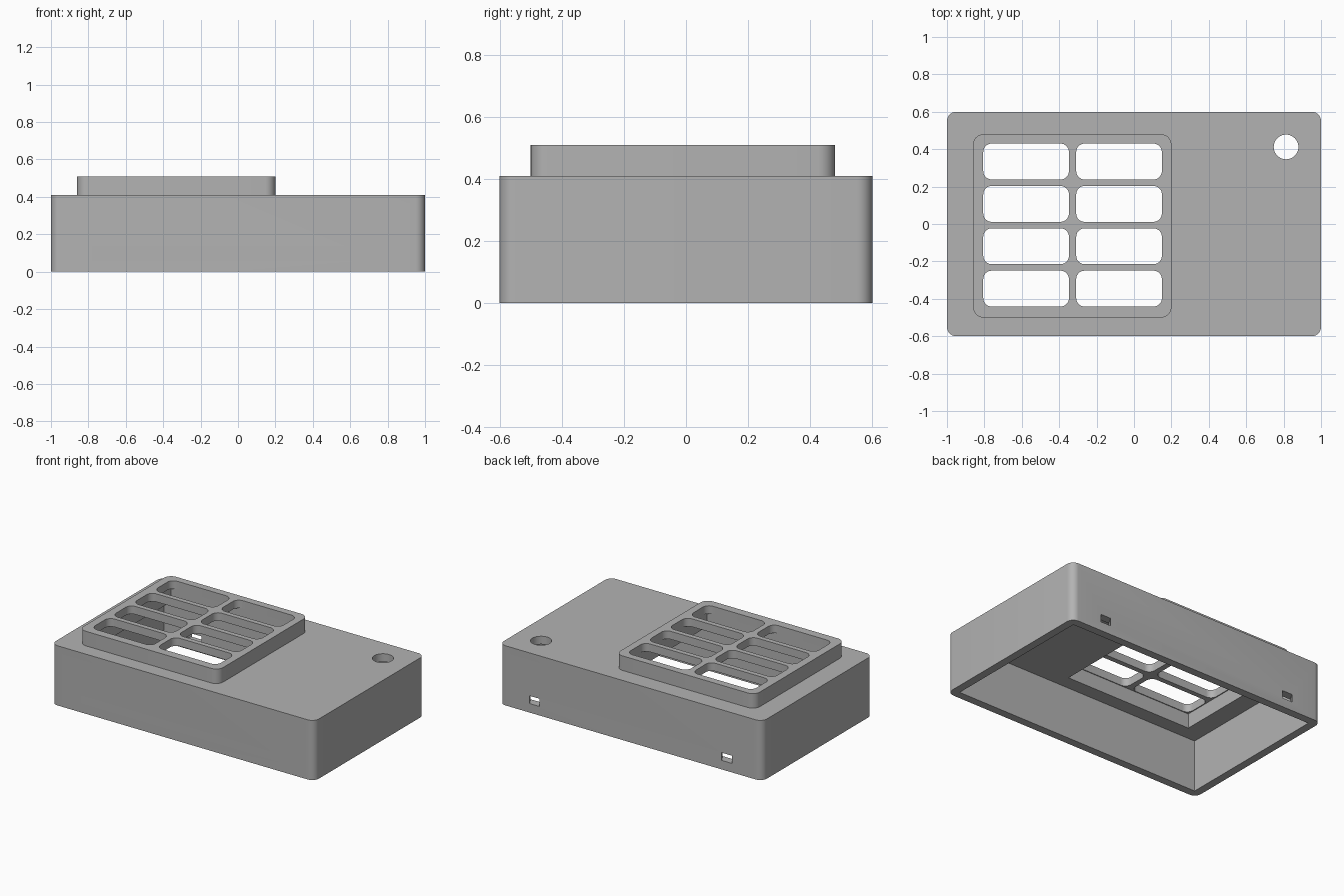
import bpy, bmesh, math

cube = bpy.data.objects.get("Cube")
if cube:
    bpy.data.objects.remove(cube, do_unlink=True)

WALL = 0.055
HEIGHT, PANEL_TOP = 0.41, 0.51

grey = bpy.data.materials.new("matte grey")
grey.use_nodes = True
colour = (0.45, 0.45, 0.45, 1)
grey.diffuse_color = colour
grey.node_tree.nodes["Principled BSDF"].inputs["Base Color"].default_value = colour


def finish(name, bm):
    bmesh.ops.recalc_face_normals(bm, faces=bm.faces[:])
    mesh = bpy.data.meshes.new(name)
    bm.to_mesh(mesh)
    bm.free()
    mesh.materials.append(grey)
    obj = bpy.data.objects.new(name, mesh)
    bpy.context.collection.objects.link(obj)
    return obj


def block(name, x0, x1, y0, y1, z0, z1, radius=0):
    """Upright block, with rounded vertical corners if a radius is given."""
    bm = bmesh.new()
    bmesh.ops.create_cube(bm, size=1)
    for v in bm.verts:
        v.co.x = x1 if v.co.x > 0 else x0
        v.co.y = y1 if v.co.y > 0 else y0
        v.co.z = z1 if v.co.z > 0 else z0
    if radius:
        upright = [e for e in bm.edges
                   if abs(e.verts[0].co.z - e.verts[1].co.z) > 0.001]
        bmesh.ops.bevel(bm, geom=upright, offset=radius, segments=8,
                        affect='EDGES', profile=0.5)
    return finish(name, bm)


def combine(target, other, operation):
    mod = target.modifiers.new(operation.lower(), 'BOOLEAN')
    mod.operation, mod.object, mod.solver = operation, other, 'EXACT'
    bpy.context.view_layer.objects.active = target
    bpy.ops.object.modifier_apply(modifier=mod.name)
    bpy.data.objects.remove(other, do_unlink=True)


# Outer body and raised panel
case = block("enclosure", -1, 1, -0.6, 0.6, 0, HEIGHT, 0.05)
panel = block("raised_panel", -0.86, 0.2, -0.5, 0.48, HEIGHT - 0.03, PANEL_TOP, 0.055)
combine(case, panel, 'UNION')

# Hollow interior, open below, and the recess under the panel
cavity = block("cavity", WALL - 1, 1 - WALL, WALL - 0.6, 0.6 - WALL,
               -0.1, HEIGHT - WALL)
combine(case, cavity, 'DIFFERENCE')
recess = block("recess", -0.812, 0.152, -0.447, 0.432,
               HEIGHT - 0.1, PANEL_TOP - WALL)
combine(case, recess, 'DIFFERENCE')

# Grid of rounded windows
for x in (-0.577, -0.08):
    for row in range(4):
        y = 0.334 - row * 0.2265
        window = block("window", x - 0.229, x + 0.229, y - 0.096, y + 0.096,
                       PANEL_TOP - 0.09, PANEL_TOP + 0.1, 0.045)
        combine(case, window, 'DIFFERENCE')

# Round hole in the top
bm = bmesh.new()
bmesh.ops.create_cone(bm, cap_ends=True, segments=40, radius1=0.066,
                      radius2=0.066, depth=0.3)
bmesh.ops.translate(bm, vec=(0.813, 0.412, HEIGHT), verts=bm.verts[:])
combine(case, finish("round_hole", bm), 'DIFFERENCE')

# Clip slots in the long walls, wider on the inside
for x in (-0.73, 0.73):
    for side in (-1, 1):
        bm = bmesh.new()
        bmesh.ops.create_cube(bm, size=1)
        for v in bm.verts:
            outer = v.co.y > 0
            half = 0.038 if outer else 0.07
            v.co.x = x + math.copysign(half, v.co.x)
            v.co.y = side * (0.601 if outer else 0.6 - WALL - 0.001)
            v.co.z = 0.115 if v.co.z > 0 else 0.062
        combine(case, finish("clip_slot", bm), 'DIFFERENCE')

# Smooth the rounded corners only
bpy.ops.object.select_all(action='DESELECT')
case.select_set(True)
bpy.context.view_layer.objects.active = case
bpy.ops.object.shade_smooth_by_angle(angle=math.radians(30))
